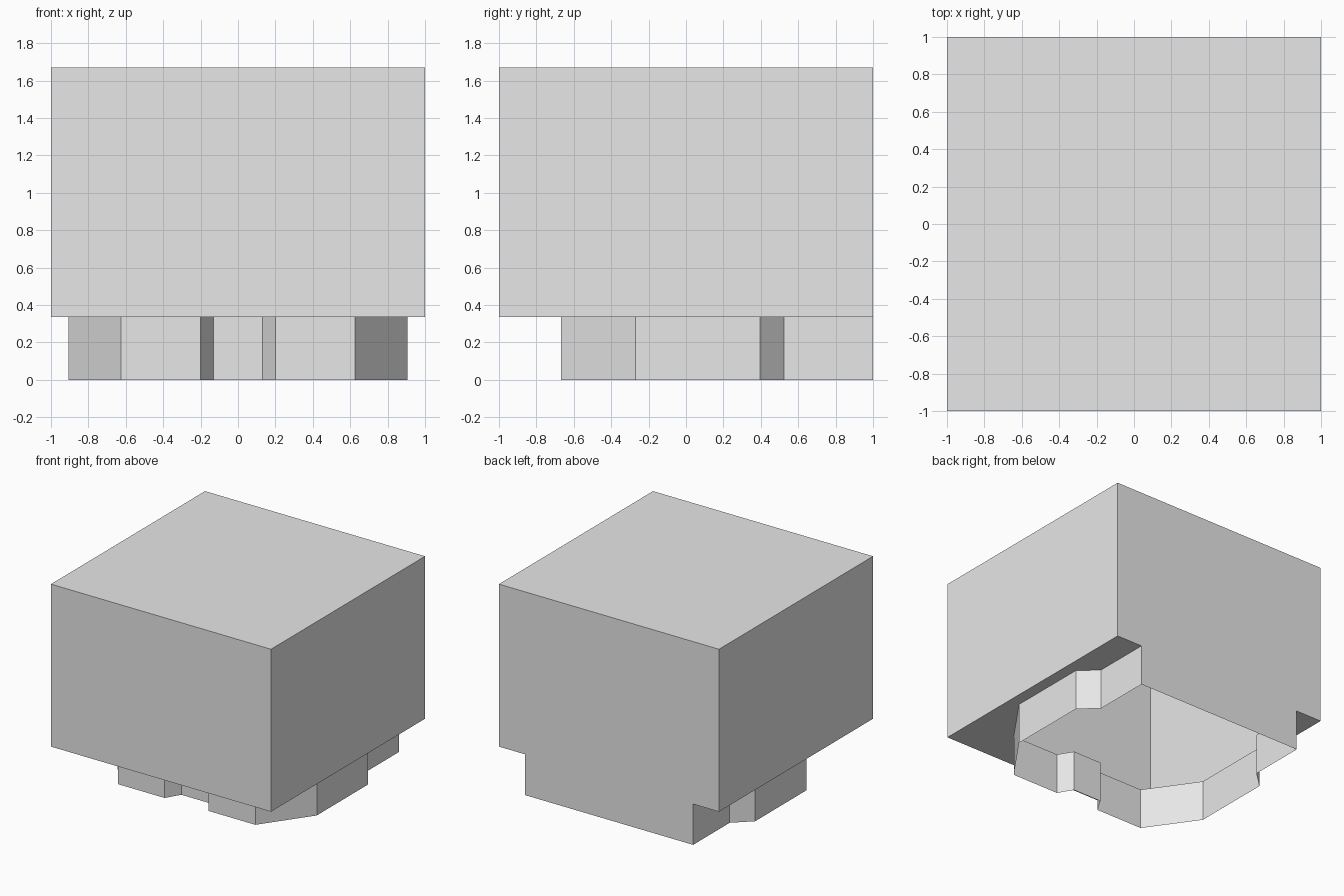
import bpy
import bmesh

cube = bpy.data.objects.get("Cube")
if cube:
    bpy.data.objects.remove(cube, do_unlink=True)

TOP, LEDGE = 1.67, 0.335   # heights of the roof and of the underside ledge

# Single flat grey
grey = bpy.data.materials.new("light grey")
grey.use_nodes = True
colour = (0.8, 0.8, 0.8, 1)
grey.diffuse_color = colour
grey.node_tree.nodes["Principled BSDF"].inputs["Base Color"].default_value = colour

# Half of the skirt outline, from the back edge round to the front notch
half = [(0.765, 1), (0.765, 0.525), (0.905, 0.395), (0.905, -0.27),
        (0.625, -0.667), (0.2, -0.667), (0.13, -0.55)]
outline = half + [(-x, y) for x, y in reversed(half)]
corners = [(1, 1), (1, -1), (-1, -1), (-1, 1)]

bm = bmesh.new()


def ring(points, z):
    return [bm.verts.new((x, y, z)) for x, y in points]


def walls(lower, upper):
    for i in range(len(lower) - 1):
        bm.faces.new((lower[i], upper[i], upper[i + 1], lower[i + 1]))


roof = ring(corners, TOP)
rim = ring(corners, LEDGE)
skirt_top = ring(outline, LEDGE)
skirt_foot = ring(outline, 0)

# Box roof and its front and side walls
bm.faces.new(roof)
walls(rim, roof)

# Open skirt below, reaching the back of the box
walls(skirt_foot, skirt_top)

# Underside ledge around the skirt
bm.faces.new(rim + skirt_top[::-1])

# Flush back wall running down to the foot of the skirt
bm.faces.new((roof[0], rim[0], skirt_top[0], skirt_foot[0],
              skirt_foot[-1], skirt_top[-1], rim[-1], roof[-1]))

bmesh.ops.recalc_face_normals(bm, faces=bm.faces)
roof_face = max(bm.faces, key=lambda f: f.calc_center_median().z)
if roof_face.normal.z < 0:
    bmesh.ops.reverse_faces(bm, faces=bm.faces)

mesh = bpy.data.meshes.new("box_shell")
bm.to_mesh(mesh)
bm.free()
mesh.materials.append(grey)
shell = bpy.data.objects.new("box_shell", mesh)
bpy.context.collection.objects.link(shell)
